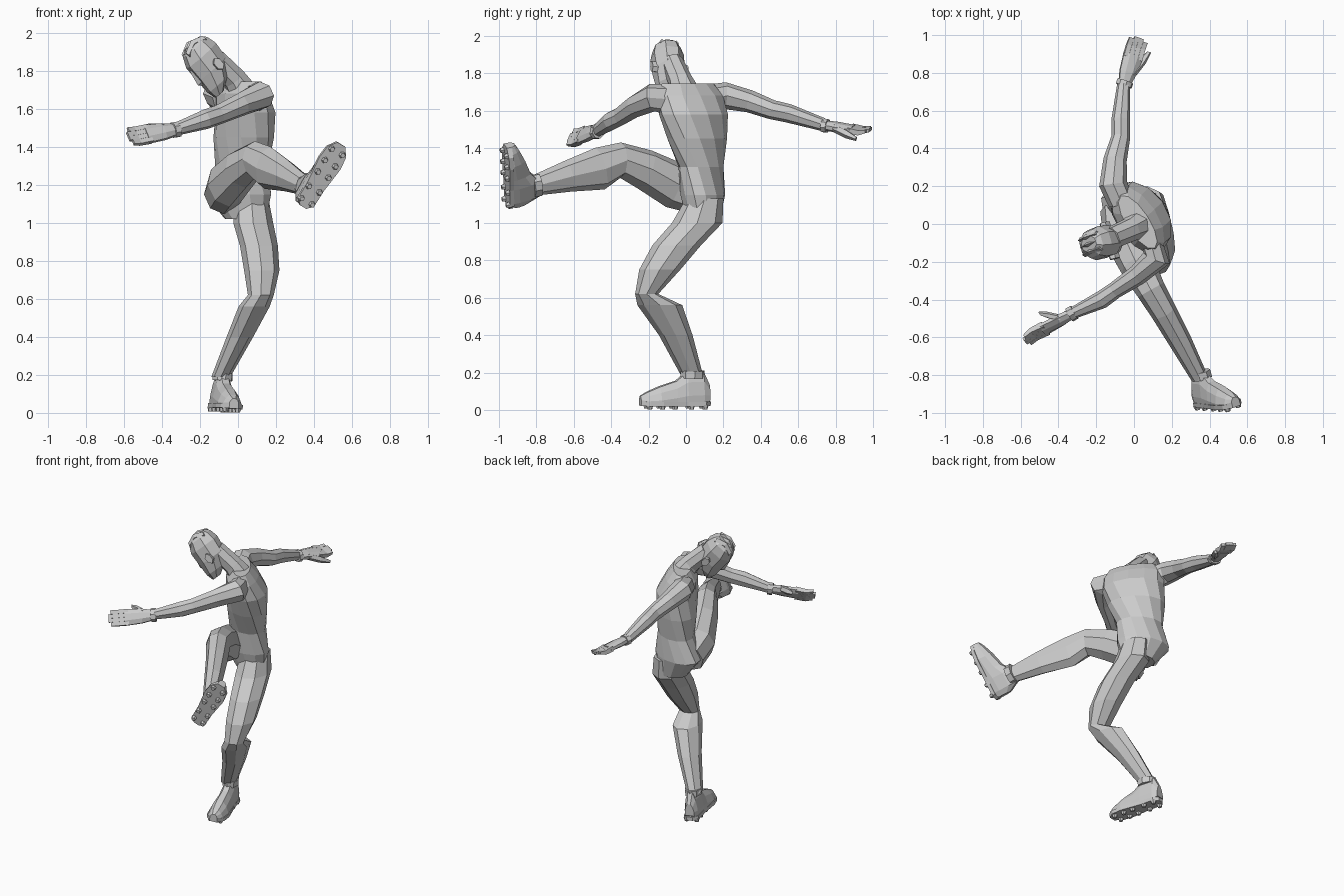
import bpy, bmesh, math
from mathutils import Vector as V, Matrix

if "Cube" in bpy.data.objects:
    bpy.data.objects.remove(bpy.data.objects["Cube"])


def mesh_object(name, bm):
    bmesh.ops.recalc_face_normals(bm, faces=bm.faces)
    me = bpy.data.meshes.new(name)
    bm.to_mesh(me)
    bm.free()
    ob = bpy.data.objects.new(name, me)
    bpy.context.collection.objects.link(ob)
    return ob


def skin(name, rings):
    """Bridge equal-sized rings of points and cap both ends."""
    bm = bmesh.new()
    vs = [[bm.verts.new(p) for p in r] for r in rings]
    n = len(vs[0])
    for lo, hi in zip(vs, vs[1:]):
        for i in range(n):
            j = (i + 1) % n
            bm.faces.new((lo[i], lo[j], hi[j], hi[i]))
    bm.faces.new(vs[0])
    bm.faces.new(vs[-1])
    return mesh_object(name, bm)


def ring(c, u, v, a, b, n=8, off=0.0):
    ang = [2 * math.pi * i / n + off for i in range(n)]
    return [V(c) + u * a * math.cos(t) + v * b * math.sin(t) for t in ang]


def limb(name, pts, ref=V((0, 0, 1)), n=8, off=0.0):
    """Tube along a path; each point is x, y, z, half width, half height (along ref)."""
    cs = [V(p[:3]) for p in pts]
    rings = []
    for i, p in enumerate(pts):
        t = (cs[min(i + 1, len(cs) - 1)] - cs[max(i - 1, 0)]).normalized()
        u = t.cross(ref).normalized()
        rings.append(ring(cs[i], u, u.cross(t), p[3], p[4], n, off))
    return skin(name, rings)


X, Y, Z = V((1, 0, 0)), V((0, 1, 0)), V((0, 0, 1))

# torso: twists from hips to shoulders (x, y, z, half width, half depth, twist)
torso = [(.04, .09, 1.02, .11, .09, -10), (0, .09, 1.15, .18, .115, -15),
         (.02, .08, 1.30, .15, .11, -30), (.03, .06, 1.45, .185, .13, -45),
         (.04, .04, 1.58, .205, .135, -55), (.02, .02, 1.68, .205, .105, -57),
         (.02, .01, 1.745, .165, .06, -57)]
rings = []
for x, y, z, a, b, deg in torso:
    r = math.radians(deg)
    u = V((math.cos(r), math.sin(r), 0))
    rings.append(ring((x, y, z), u, Z.cross(u), a, b, 12))
skin("torso", rings)

# legs
skin("standing_leg", [ring((x, y, z), X, Y, a, b) for x, y, z, a, b in [
    (.07, .10, 1.13, .09, .10), (.08, .06, 1.0, .105, .135), (.11, -.05, .88, .10, .13),
    (.125, -.14, .75, .093, .11), (.12, -.21, .62, .068, .062), (.085, -.14, .56, .082, .12),
    (.01, -.055, .40, .07, .09), (-.09, .03, .19, .05, .06)]])
limb("kicking_leg", [
    (-.08, .08, 1.15, .10, .11), (-.06, -.06, 1.20, .105, .125), (.02, -.22, 1.285, .095, .11),
    (.09, -.35, 1.335, .078, .095), (.155, -.46, 1.29, .07, .115), (.25, -.63, 1.25, .06, .085),
    (.345, -.81, 1.20, .045, .055)])

# arms
limb("left_arm", [
    (.09, -.10, 1.66, .06, .08), (.12, -.18, 1.67, .075, .075), (.02, -.27, 1.625, .055, .062),
    (-.10, -.35, 1.57, .045, .052), (-.17, -.40, 1.545, .048, .052), (-.32, -.47, 1.495, .032, .035)])
limb("right_arm", [
    (-.07, .12, 1.66, .07, .08), (-.11, .21, 1.68, .075, .072), (-.10, .34, 1.65, .062, .06),
    (-.07, .46, 1.605, .05, .052), (-.07, .55, 1.585, .05, .05), (-.055, .735, 1.525, .035, .035)])


def hand(side, wrist, tip, across, thumb):
    w, d = V(wrist), V(tip) - V(wrist)
    n = d.cross(V(across)).normalized()
    u = n.cross(d).normalized()
    # wrist cuff
    skin(side + "_cuff", [ring(w + d * t, u, n, .045, .038) for t in (-.06, .05)])
    # palm
    skin(side + "_palm", [ring(w + d * t, u, n, a, b, 8, math.pi / 8) for t, a, b in
                          [(0, .035, .027), (.25, .05, .027), (.62, .058, .02)]])
    # fingers, gently curled
    for i in range(4):
        s = (i - 1.5) * .026
        end = .95 if i in (0, 3) else 1.0
        skin(side + "_finger", [ring(w + d * t + u * s + n * k, u, n, .018, r, 4, math.pi / 4)
                                for t, k, r in [(.55, 0, .023), (.8, .004, .019), (end, -.008, .012)]])
    # thumb
    a, b = w + d * .22 + u * .025, V(thumb)
    skin(side + "_thumb", [ring(a.lerp(b, t), u, n, r, r, 5) for t, r in
                           [(0, .022), (.55, .024), (1, .012)]])


hand("left", (-.33, -.475, 1.49), (-.58, -.615, 1.45), (-.2, .45, .8), (-.5, -.475, 1.505))
hand("right", (-.05, .745, 1.52), (.025, .985, 1.49), (1, -.3, -.25), (.08, .91, 1.45))


def boot(name, origin, toe, up):
    t = V(toe).normalized()
    s = V(up).cross(t).normalized()
    z = t.cross(s)
    m = Matrix.Translation(origin) @ Matrix((t, s, z)).transposed().to_4x4()
    prof = [(-1, 0), (-1, .3), (-.75, .7), (-.35, 1), (.35, 1), (.75, .7), (1, .3), (1, 0)]
    # upper
    stations = [(-.095, .05, .13, .032), (-.06, .025, .20, .045), (.03, .02, .20, .052),
                (.09, .025, .15, .055), (.18, .02, .12, .062), (.25, .025, .09, .05), (.285, .04, .07, .025)]
    skin(name + "_upper", [[m @ V((x, k * w, lo + h * (hi - lo))) for k, h in prof]
                           for x, lo, hi, w in stations])
    # sole
    outline = [(-.10, .02), (-.07, .05), (.03, .052), (.17, .068), (.24, .06), (.285, .025)]
    pts = outline + [(x, -y) for x, y in reversed(outline)]
    skin(name + "_sole", [[m @ V((x, y, h)) for x, y in pts] for h in (.018, .042)])
    # cleats
    for x in (-.065, .01, .10, .17, .24):
        for y in (-.034, .034):
            skin(name + "_cleat", [[m @ p for p in ring((x, y, h), X, Y, r, r, 6)]
                                   for h, r in ((.025, .02), (0, .013))])
    # ankle collar
    skin(name + "_collar", [[m @ p for p in ring((0, 0, h), X, Y, .066, .054)] for h in (.165, .205)])


boot("standing_boot", (-.095, .03, .005), (.25, -.97, 0), (.08, 0, 1))
boot("kicking_boot", (.40, -.975, 1.165), (.52, -.03, .85), (-.25, .95, .2))

# neck
limb("neck", [(.03, .0, 1.68, .085, .08), (-.02, -.03, 1.76, .065, .065), (-.12, -.075, 1.86, .06, .06)],
     ref=V((-.8, -.5, 0)))

# head: bowed towards the kicking side
up = V((-.65, -.1, .75)).normalized()
left = V((-.72, -.28, -.6)).cross(up).normalized() * -1
face = left.cross(up).normalized()
hc = V((-.155, -.095, 1.835))
skin("head", [ring(hc + up * t + face * f, left, face, a, b, 8, math.pi / 8) for t, f, a, b in [
    (-.155, .062, .035, .03), (-.11, .035, .065, .07), (-.03, .005, .085, .1),
    (.06, 0, .09, .105), (.115, -.005, .075, .085), (.14, -.01, .045, .055)]])

# brow and nose
skin("nose", [ring(hc + up * t + face * f, left, face, .016, d, 4) for t, f, d in
              [(.04, .092, .012), (-.045, .098, .022), (-.06, .09, .012)]])
# ears and hair ridges
for k in (-1, 1):
    skin("ear", [ring(hc + left * k * d - up * .025 - face * .015, up, face, .036, .024, 6)
                 for d in (.07, .1)])
for k in (-1, 0, 1):
    skin("hair_ridge", [ring(hc + left * k * .04 + up * h + face * f, left, up, .014, r, 4)
                        for f, h, r in ((.065, .11, .02), (0, .137, .022), (-.065, .115, .022))])
